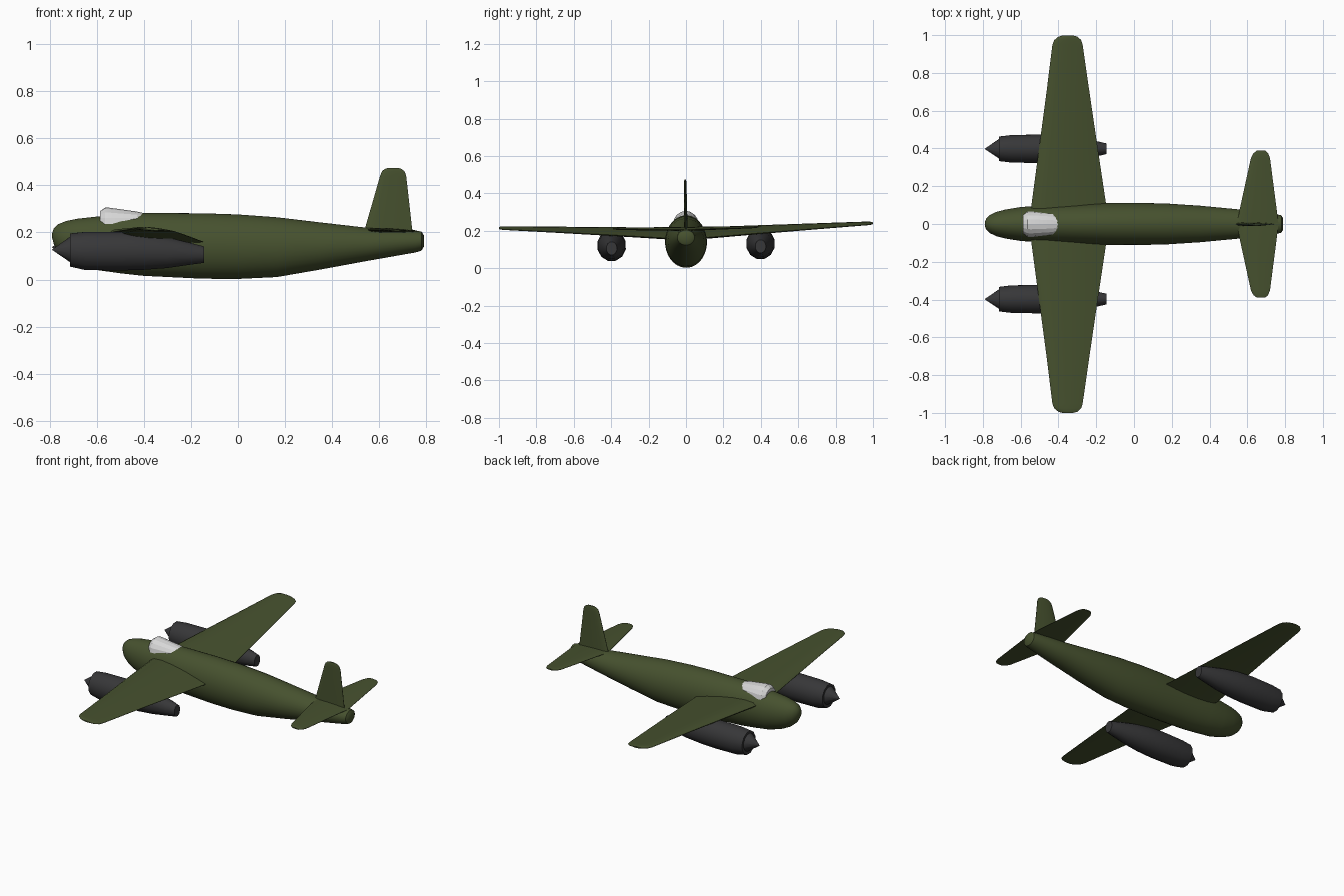
import bpy, bmesh, math
from mathutils import Matrix, Vector

if "Cube" in bpy.data.objects:
    bpy.data.objects.remove(bpy.data.objects["Cube"])


def material(name, rgb):
    m = bpy.data.materials.new(name)
    m.use_nodes = True
    m.diffuse_color = (*rgb, 1)
    m.node_tree.nodes["Principled BSDF"].inputs["Base Color"].default_value = (*rgb, 1)
    return m


OLIVE = material("olive green", (0.062, 0.083, 0.028))
GREY = material("dark grey", (0.038, 0.038, 0.04))
GLASS = material("pale canopy", (0.68, 0.68, 0.68))

# The whole aircraft banks very slightly about its long axis
PIVOT = Vector((0, 0, 0.15))
BANK = Matrix.Translation(PIVOT) @ Matrix.Rotation(0.013, 4, 'X') @ Matrix.Translation(-PIVOT)


def loft(name, rings, mat, angle=35):
    """Skin a row of equal-sized point rings and cap both ends."""
    bm = bmesh.new()
    rows = [[bm.verts.new(p) for p in ring] for ring in rings]
    n = len(rows[0])
    for a, b in zip(rows, rows[1:]):
        for i in range(n):
            j = (i + 1) % n
            bm.faces.new((a[i], a[j], b[j], b[i]))
    bm.faces.new(rows[0])
    bm.faces.new(rows[-1])
    bmesh.ops.remove_doubles(bm, verts=bm.verts, dist=0.0001)
    bmesh.ops.recalc_face_normals(bm, faces=bm.faces)
    bm.transform(BANK)
    mesh = bpy.data.meshes.new(name)
    bm.to_mesh(mesh)
    bm.free()
    mesh.materials.append(mat)
    ob = bpy.data.objects.new(name, mesh)
    bpy.context.collection.objects.link(ob)
    bpy.ops.object.select_all(action='DESELECT')
    bpy.context.view_layer.objects.active = ob
    ob.select_set(True)
    bpy.ops.object.shade_smooth_by_angle(angle=math.radians(angle))
    return ob


def oval(x, y, bottom, top, half, sides):
    """Upright elliptical ring across the long axis."""
    mid, tall = (top + bottom) / 2, (top - bottom) / 2
    turn = [2 * math.pi * (i + 0.5) / sides for i in range(sides)]
    return [(x, y + half * math.cos(t), mid + tall * math.sin(t)) for t in turn]


def foil(lead, trail, thick, place, steps=7):
    """Airfoil ring; place(x, offset, fraction along chord) gives each point."""
    upper, lower = [], []
    for i in range(steps + 1):
        f = (1 - math.cos(math.pi * i / steps)) / 2
        h = thick * 1.28 * (math.sqrt(f) * (1 - f) + 0.08 * f * (1 - f))
        x = lead + f * (trail - lead)
        upper.append(place(x, h + 0.001, f))
        lower.append(place(x, -h - 0.001, f))
    return upper + lower[::-1]


# Fuselage: x, bottom, top, half width
BODY = [(-0.79, 0.177, 0.197, 0.008), (-0.783, 0.15, 0.217, 0.028),
        (-0.765, 0.12, 0.235, 0.047), (-0.73, 0.09, 0.249, 0.064),
        (-0.68, 0.065, 0.259, 0.077), (-0.6, 0.04, 0.268, 0.09),
        (-0.5, 0.026, 0.277, 0.097), (-0.4, 0.015, 0.283, 0.102),
        (-0.15, 0.003, 0.282, 0.111), (0.0, 0.002, 0.277, 0.112),
        (0.165, 0.01, 0.265, 0.109), (0.35, 0.042, 0.243, 0.097),
        (0.55, 0.079, 0.22, 0.078), (0.755, 0.115, 0.208, 0.052),
        (0.78, 0.123, 0.204, 0.046), (0.79, 0.14, 0.188, 0.03)]
loft("fuselage", [oval(x, 0, b, t, h, 32) for x, b, t, h in BODY], OLIVE)

# Lifting surfaces: span, leading x, trailing x, mid height, thickness, twist drop
WING = [(0.0, -0.555, -0.135, 0.177, 0.052, 0.04), (0.1, -0.543, -0.147, 0.181, 0.05, 0.04),
        (0.4, -0.503, -0.192, 0.197, 0.037, 0.03), (0.7, -0.463, -0.236, 0.212, 0.025, 0.02),
        (0.95, -0.432, -0.272, 0.224, 0.015, 0.013), (0.975, -0.422, -0.28, 0.225, 0.014, 0.012),
        (0.993, -0.4, -0.3, 0.226, 0.011, 0.008), (1.0, -0.375, -0.325, 0.226, 0.006, 0.003)]
TAIL = [(0.0, 0.545, 0.765, 0.208, 0.018, 0.006), (0.08, 0.56, 0.755, 0.21, 0.017, 0.006),
        (0.35, 0.619, 0.72, 0.214, 0.01, 0.004), (0.375, 0.632, 0.71, 0.215, 0.008, 0.003),
        (0.389, 0.65, 0.695, 0.215, 0.004, 0.002)]


def surface(name, stations, side):
    rings = [foil(a, b, thick,
                  lambda x, h, f, s=s, z=z, drop=drop: (x, side * s, z + h + drop * (0.5 - f)))
             for s, a, b, z, thick, drop in stations]
    loft(name, rings, OLIVE)


# Engine nacelle: x, bottom, top, half width
NACELLE = [(-0.715, 0.058, 0.203, 0.067), (-0.65, 0.043, 0.21, 0.075),
           (-0.5, 0.041, 0.211, 0.078), (-0.4, 0.044, 0.204, 0.073),
           (-0.3, 0.052, 0.187, 0.06), (-0.2, 0.067, 0.162, 0.042),
           (-0.145, 0.075, 0.147, 0.029)]
SPINNER = [(-0.79, 0.131, 0.133, 0.001), (-0.715, 0.078, 0.188, 0.053),
           (-0.705, 0.078, 0.188, 0.053)]

for label, side in (("right", -1), ("left", 1)):
    # Nose points along -x, so the two wings lie along y
    surface(f"wing_{label}", WING, side)
    surface(f"tailplane_{label}", TAIL, side)
    for part, rows in (("nacelle", NACELLE), ("spinner", SPINNER)):
        loft(f"{part}_{label}", [oval(x, side * 0.398, b, t, h, 12) for x, b, t, h in rows], GREY)

# Upright fin: height, leading x, trailing x, thickness
FIN = [(0.17, 0.525, 0.745, 0.018), (0.235, 0.545, 0.738, 0.016), (0.44, 0.604, 0.715, 0.011),
       (0.46, 0.612, 0.708, 0.01), (0.47, 0.624, 0.695, 0.008), (0.475, 0.638, 0.68, 0.005)]
loft("fin", [foil(a, b, thick, lambda x, h, f, z=z: (x, h, z)) for z, a, b, thick in FIN], OLIVE)

# Faceted canopy: x, base height, top height, half width
CANOPY = [(-0.587, 0.245, 0.29, 0.05), (-0.565, 0.236, 0.306, 0.066), (-0.545, 0.236, 0.305, 0.068),
          (-0.43, 0.245, 0.289, 0.058), (-0.385, 0.258, 0.278, 0.032)]


def arch(x, base, top, half, sides=8):
    turn = [math.pi * i / sides for i in range(sides + 1)]
    return [(x, half * math.cos(t), base + (top - base) * math.sin(t)) for t in turn]


loft("canopy", [arch(*row) for row in CANOPY], GLASS, 15)
